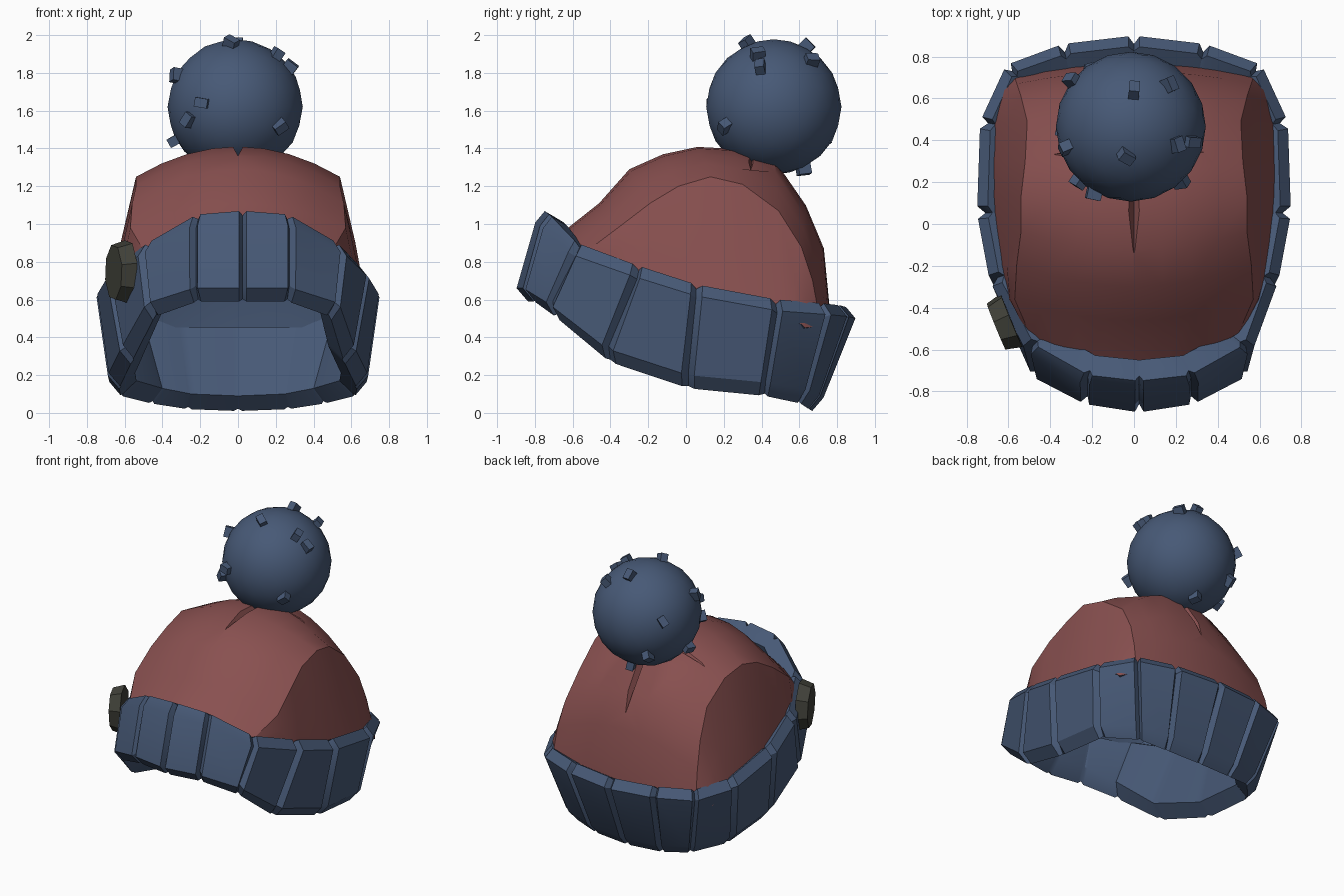
import bpy, bmesh, math
from mathutils import Vector, Matrix

if "Cube" in bpy.data.objects:
    bpy.data.objects.remove(bpy.data.objects["Cube"])


def material(name, rgb):
    m = bpy.data.materials.new(name)
    m.diffuse_color = (*rgb, 1)
    m.use_nodes = True
    m.node_tree.nodes["Principled BSDF"].inputs["Base Color"].default_value = m.diffuse_color
    return m


BLUE = material("slate blue wool", (0.063, 0.100, 0.182))
RED = material("dusty red wool", (0.25, 0.081, 0.08))
OLIVE = material("dark olive", (0.052, 0.053, 0.041))


def make(name, bm, mats, angle=30):
    bmesh.ops.recalc_face_normals(bm, faces=bm.faces)
    me = bpy.data.meshes.new(name)
    bm.to_mesh(me)
    bm.free()
    ob = bpy.data.objects.new(name, me)
    bpy.context.collection.objects.link(ob)
    for m in mats:
        me.materials.append(m)
    bpy.ops.object.select_all(action='DESELECT')
    ob.select_set(True)
    bpy.context.view_layer.objects.active = ob
    if angle:
        bpy.ops.object.shade_smooth_by_angle(angle=math.radians(angle))
    return ob


# Folded brim: outer top and bottom corners at each groove, front to back
half = [((0, -.80, 1.07), (0, -.90, .62)),
        ((.26, -.77, 1.05), (.26, -.86, .62)),
        ((.54, -.61, .90), (.51, -.73, .54)),
        ((.69, -.27, .78), (.62, -.42, .30)),
        ((.75, .05, .68), (.69, .01, .16)),
        ((.735, .49, .60), (.68, .43, .12)),
        ((.61, .76, .58), (.50, .65, .08)),
        ((.34, .86, .57), (.28, .71, .05)),
        ((0, .90, .56), (0, .73, .04))]
mirror = [tuple((-p[0], p[1], p[2]) for p in s) for s in half[-2:0:-1]]
stations = [tuple(Vector(p) for p in s) for s in half + mirror]
n = len(stations)
for i in (0, 1, 2, n - 1, n - 2):        # front grooves sit a little right
    for p in stations[i]:
        p.x += .025


def inward(i):
    t = stations[(i + 1) % n][0] - stations[i - 1][0]
    return Vector((-t.y, t.x, 0)).normalized()


bm = bmesh.new()
rings = []
for i in range(n):
    j = (i + 1) % n
    for t, groove in ((0, 1), (.08, 0), (.92, 0)):
        top = stations[i][0].lerp(stations[j][0], t)
        bot = stations[i][1].lerp(stations[j][1], t)
        inn = inward(i).lerp(inward(j), t).normalized()
        up = Vector((0, 0, 1))
        g = .04 * groove
        section = [top + inn * .15 - up * .06,
                   top + inn * (.05 + g * .6) - up * g * .6,
                   top + inn * g - up * (.06 + g * .3),
                   bot + inn * g + up * (.04 + g * .3),
                   bot + inn * (.06 + g * .3) - up * (.03 - g * .3),
                   bot + inn * .145 + up * .05]
        rings.append([bm.verts.new(p) for p in section])
for a, b in zip(rings, rings[1:] + rings[:1]):
    for k in range(6):
        bm.faces.new((a[k], b[k], b[(k + 1) % 6], a[(k + 1) % 6]))
make("folded_brim", bm, [BLUE], 31)

# Crown rows, front to back: centre (y, z), crease (x, y, z), side base (x, y, z)
rows = [((-.70, .92), (.50, -.52, .86), (.52, -.50, .80)),
        ((-.46, 1.11), (.57, -.36, .98), (.60, -.36, .76)),
        ((-.30, 1.29), (.56, -.19, 1.11), (.64, -.20, .68)),
        ((-.12, 1.37), (.54, -.04, 1.20), (.67, -.02, .60)),
        ((.06, 1.41), (.54, .13, 1.25), (.685, .14, .56)),
        ((.25, 1.40), (.52, .30, 1.21), (.69, .30, .53)),
        ((.47, 1.34), (.51, .49, 1.07), (.685, .48, .50)),
        ((.635, 1.10), (.54, .61, .88), (.67, .56, .48)),
        ((.73, .87), (.56, .67, .70), (.66, .61, .47)),
        ((.77, .46), (.575, .715, .46), (.655, .63, .45))]
bm = bmesh.new()
grid = []
for c, k, b in rows:
    c, k, b = Vector((0, *c)), Vector(k), Vector(b)
    right = []
    for s in (0, .25, .5, .75, 1):
        p = c.lerp(k, s * s)
        p.x = k.x * s
        right.append(p)
    right += [k.lerp(b, .5) + Vector((.008, 0, 0)), b]
    left = [Vector((-p.x, p.y, p.z)) for p in right[:0:-1]]
    grid.append([bm.verts.new(p) for p in left + right])
for a, b in zip(grid, grid[1:]):
    for k in range(len(a) - 1):
        bm.faces.new((a[k], a[k + 1], b[k + 1], b[k]))
crown = make("crown", bm, [RED, BLUE], 0)
if sum(f.normal.z for f in crown.data.polygons) < 0:
    crown.data.flip_normals()
shell = crown.modifiers.new("lining", 'SOLIDIFY')
shell.thickness = .07
shell.offset = -1
shell.material_offset = 1
shell.material_offset_rim = 1

# Gathered folds under the pompom: thin wedges cut into the crown
folds = [((0, .34, 1.36), (0, -.15, 1.36)),
         ((.08, .35, 1.35), (.43, .34, 1.255)),
         ((-.08, .35, 1.35), (-.43, .33, 1.255)),
         ((0, .44, 1.30), (0, .69, .965))]
for i, (near, tip) in enumerate(folds):
    near, tip = Vector(near), Vector(tip)
    along = (tip - near).normalized()
    side = along.cross(Vector((0, 0, 1))).normalized()
    out = side.cross(along)
    bm = bmesh.new()
    vs = [bm.verts.new(p) for p in (near + side * .09 + out * .17,
                                    near - side * .09 + out * .17,
                                    near, tip)]
    for f in ((0, 1, 2), (0, 1, 3), (1, 2, 3), (0, 2, 3)):
        bm.faces.new([vs[k] for k in f])
    cutter = make("fold_cutter_%d" % i, bm, [RED], 0)
    cutter.hide_render = True
    cutter.hide_set(True)
    cut = crown.modifiers.new("fold", 'BOOLEAN')
    cut.operation = 'DIFFERENCE'
    cut.solver = 'EXACT'
    cut.object = cutter
bpy.ops.object.select_all(action='DESELECT')
crown.select_set(True)
bpy.context.view_layer.objects.active = crown
for m in list(crown.modifiers):
    bpy.ops.object.modifier_apply(modifier=m.name)
bpy.ops.object.shade_smooth_by_angle(angle=math.radians(29))

# Pompom ball
centre = Vector((-.015, .465, 1.62))
R = .358
bm = bmesh.new()
bmesh.ops.create_icosphere(bm, subdivisions=3, radius=R,
                           matrix=Matrix.Translation(centre))
make("pompom", bm, [BLUE], 40)

# Yarn tufts: little tilted blocks around the ball
spots = [(0, .63, 1.93), (-.04, .32, 1.97), (.20, .38, 1.89), (.25, .40, 1.81),
         (.17, .67, 1.87), (.22, .21, 1.52), (-.31, .37, 1.78),
         (-.18, .17, 1.64), (-.26, .21, 1.55), (-.29, .68, 1.70),
         (-.32, .45, 1.45), (0, .62, 1.30), (-.2, .72, 1.45)]
bm = bmesh.new()
for i, s in enumerate(spots):
    d = (Vector(s) - centre).normalized()
    rot = d.to_track_quat('Z', 'Y').to_matrix().to_4x4()
    mat = (Matrix.Translation(centre + d * R) @ rot
           @ Matrix.Rotation(i * 1.1, 4, 'Z') @ Matrix.Rotation(.3, 4, 'X')
           @ Matrix.Diagonal((.05, .07, .075, 1)))
    bmesh.ops.create_cube(bm, size=1, matrix=mat)
make("yarn_tufts", bm, [BLUE], 30)

# Badge on the left of the brim
normal = Vector((-.925, -.38, -.02)).normalized()
rot = normal.to_track_quat('Z', 'Y').to_matrix().to_4x4()
bm = bmesh.new()
bmesh.ops.create_cone(bm, cap_ends=True, segments=8, radius1=.175, radius2=.15,
                      depth=.08,
                      matrix=Matrix.Translation((-.622, -.475, .745)) @ rot
                      @ Matrix.Rotation(-.15, 4, 'Z')
                      @ Matrix.Diagonal((.80, 1, 1, 1))
                      @ Matrix.Rotation(math.pi / 8, 4, 'Z'))
make("badge", bm, [OLIVE], 20)
